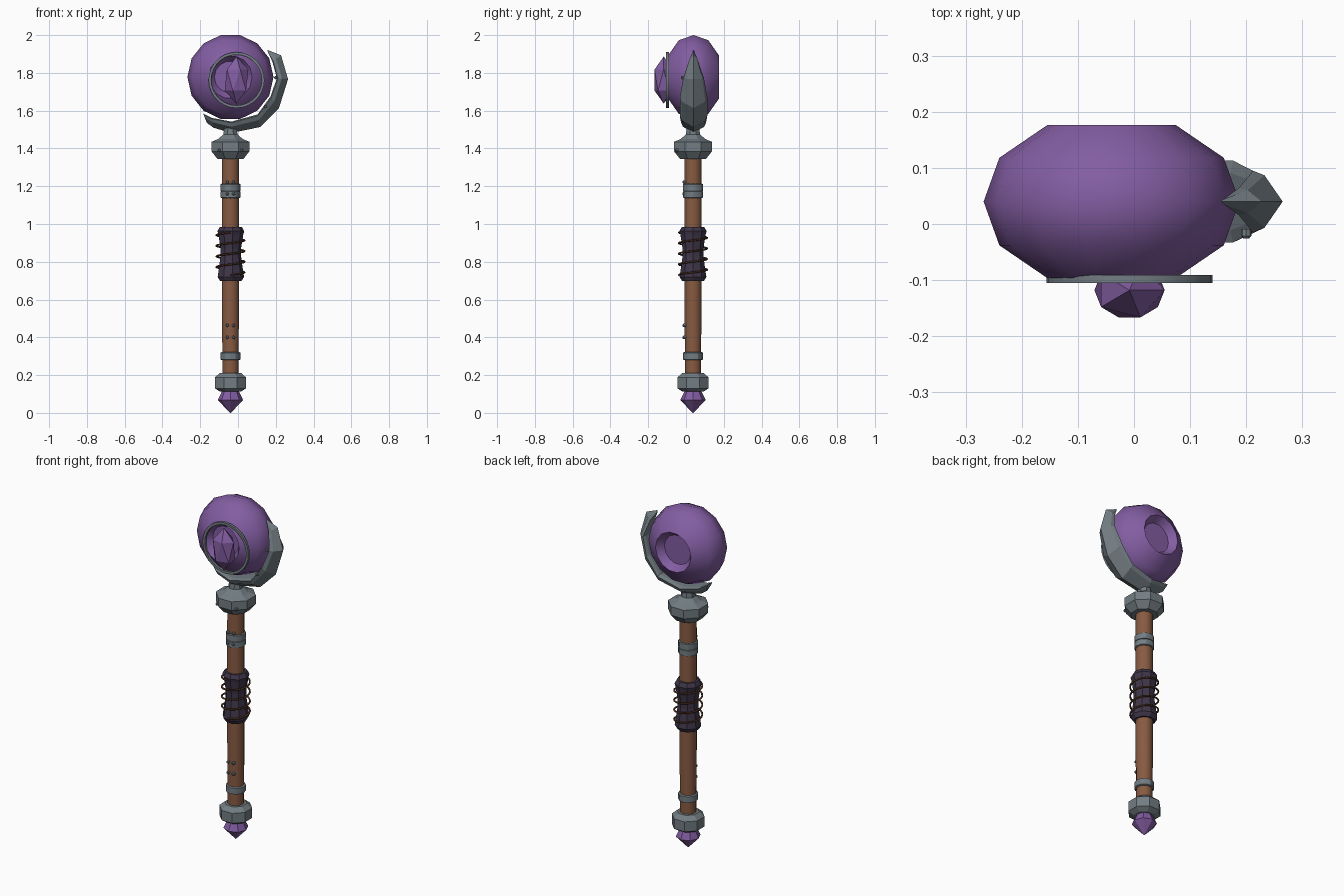
import bpy, bmesh, math
from mathutils import Vector, Matrix

if "Cube" in bpy.data.objects:
    bpy.data.objects.remove(bpy.data.objects["Cube"])

CX, CY = -0.04, 0.037          # staff axis
ORB = Vector((CX, 0.04, 1.778))


def material(name, rgb):
    m = bpy.data.materials.new(name)
    m.diffuse_color = (*rgb, 1)
    m.use_nodes = True
    m.node_tree.nodes["Principled BSDF"].inputs["Base Color"].default_value = m.diffuse_color
    return m


PURPLE = material("purple crystal", (0.225, 0.11, 0.36))
WOOD = material("brown wood", (0.245, 0.105, 0.055))
METAL = material("grey metal", (0.17, 0.205, 0.225))
GRIP = material("dark purple leather", (0.05, 0.036, 0.065))
CORD = material("dark brown cord", (0.10, 0.04, 0.018))


def finish(name, bm, mat, smooth=None):
    bmesh.ops.recalc_face_normals(bm, faces=bm.faces)
    me = bpy.data.meshes.new(name)
    bm.to_mesh(me)
    bm.free()
    me.materials.append(mat)
    if smooth:
        me.shade_smooth()
        me.set_sharp_from_angle(angle=math.radians(smooth))
    ob = bpy.data.objects.new(name, me)
    bpy.context.collection.objects.link(ob)
    return ob


def bridge(bm, rings, cap=True):
    n = len(rings[0])
    for a, b in zip(rings, rings[1:]):
        for i in range(n):
            j = (i + 1) % n
            bm.faces.new((a[i], a[j], b[j], b[i]))
    if cap:
        bm.faces.new(rings[0])
        bm.faces.new(rings[-1])


def lathe(name, profile, sides, mat, turn=0.0, smooth=None, matrix=None, closed=False):
    """Revolve (radius, height) points around z, then place with matrix."""
    bm = bmesh.new()
    rings = []
    for r, z in profile:
        rings.append([bm.verts.new((r * math.cos(turn + math.tau * i / sides),
                                    r * math.sin(turn + math.tau * i / sides), z))
                      for i in range(sides)])
    if closed:
        rings.append(rings[0])
    bridge(bm, rings, cap=not closed)
    bmesh.ops.transform(bm, matrix=matrix or Matrix.Translation((CX, CY, 0)), verts=bm.verts)
    return finish(name, bm, mat, smooth)


# axis z -> -y, for parts facing the front
FACE = Matrix.Rotation(math.radians(90), 4, 'X')

# shaft
lathe("shaft", [(0.043, 0.15), (0.046, 0.5), (0.047, 0.85), (0.046, 1.38)], 12, WOOD,
      turn=math.pi / 12, smooth=40)

# foot crystal and foot collar
lathe("foot_crystal", [(0.002, 0.0), (0.067, 0.068), (0.04, 0.125)], 8, PURPLE)
F = math.pi / 8
lathe("foot_collar", [(0.06, 0.112), (0.089, 0.13), (0.089, 0.188), (0.06, 0.212)], 8, METAL, turn=F)

# head collar with neck
lathe("head_collar", [(0.075, 1.345), (0.109, 1.385), (0.109, 1.435), (0.07, 1.45),
                      (0.04, 1.475), (0.036, 1.51)], 8, METAL, turn=F)

# metal bands on the shaft
for k, (z0, z1) in enumerate([(0.283, 0.318), (1.14, 1.172), (1.176, 1.21)]):
    lathe(f"band_{k}", [(0.045, z0 - 0.004), (0.053, z0), (0.053, z1), (0.045, z1 + 0.004)],
          12, METAL, smooth=30)

# leather grip
lathe("grip", [(0.058, 0.697), (0.072, 0.72), (0.068, 0.745), (0.056, 0.83), (0.056, 0.87),
               (0.068, 0.945), (0.073, 0.962), (0.06, 0.985)], 9, GRIP)

# cord wound around the grip
cu = bpy.data.curves.new("grip_cord", 'CURVE')
cu.dimensions = '3D'
cu.bevel_depth = 0.005
cu.bevel_resolution = 1
sp = cu.splines.new('POLY')
N = 96
sp.points.add(N)
for i, p in enumerate(sp.points):
    a = -math.pi / 2 + math.tau * 4 * i / N
    p.co = (CX + 0.075 * math.cos(a), CY + 0.075 * math.sin(a), 0.73 + 0.225 * i / N, 1)
cu.materials.append(CORD)
bpy.context.collection.objects.link(bpy.data.objects.new("grip_cord", cu))

# orb: flattened ball, axis along y, with a dished recess front and back
half = [(0.228, 0.0), (0.2, 0.078), (0.115, 0.136), (0.085, 0.095)]
lathe("orb", [(r, -h) for r, h in reversed(half[1:])] + half, 14, PURPLE, smooth=50,
      matrix=Matrix.Translation(ORB) @ FACE)

# thin ring and floating gem in front of the orb
lathe("front_ring", [(0.134, -0.007), (0.148, -0.007), (0.148, 0.007), (0.134, 0.007)], 28, METAL,
      matrix=Matrix.Translation((-0.008, -0.098, 1.762)) @ FACE, smooth=30, closed=True)
bm = bmesh.new()
bmesh.ops.create_icosphere(bm, subdivisions=1, radius=1)
bmesh.ops.transform(bm, verts=bm.verts, matrix=Matrix.Translation((-0.008, -0.118, 1.762))
                    @ Matrix.Diagonal((0.07, 0.057, 0.125, 1)))
finish("front_gem", bm, PURPLE)

# crescent cradle: (outer x, z), (inner x, z), half width
stations = [((-0.165, 1.535), (-0.185, 1.585), 0.02),
            ((-0.13, 1.51), (-0.14, 1.562), 0.045),
            ((-0.037, 1.482), (-0.035, 1.542), 0.066),
            ((0.116, 1.513), (0.104, 1.58), 0.073),
            ((0.217, 1.614), (0.172, 1.675), 0.073),
            ((0.265, 1.767), (0.206, 1.772), 0.055),
            ((0.228, 1.893), (0.182, 1.86), 0.024),
            ((0.155, 1.922), (0.16, 1.905), 0.004)]
bm = bmesh.new()
rings = []
for o, i, w in stations:
    o, i = Vector((o[0], 0.04, o[1])), Vector((i[0], 0.04, i[1]))
    ring = []
    for t, s in [(0, 0), (0.55, 0.85), (0.9, 1), (1, 0.7), (1, -0.7), (0.9, -1), (0.55, -0.85)]:
        p = o.lerp(i, t)
        ring.append(bm.verts.new((p.x, p.y + s * w, p.z)))
    rings.append(ring)
bridge(bm, rings)
finish("crescent_cradle", bm, METAL)

# small rivets: shaft, head collar and cradle
rivets = [(x, CY - 0.046, z) for x in (CX - 0.017, CX + 0.017) for z in (0.4, 0.463, 1.16, 1.222)]
rivets += [(CX + s * 0.06, CY - 0.085, 1.39) for s in (-1, 1)]
rivets += [(0.2, -0.017, 1.775), (0.145, -0.03, 1.622)]
for k, pos in enumerate(rivets):
    lathe(f"rivet_{k}", [(0.009, -0.008), (0.009, 0.004), (0.005, 0.009)], 8, METAL,
          matrix=Matrix.Translation(pos) @ FACE)
